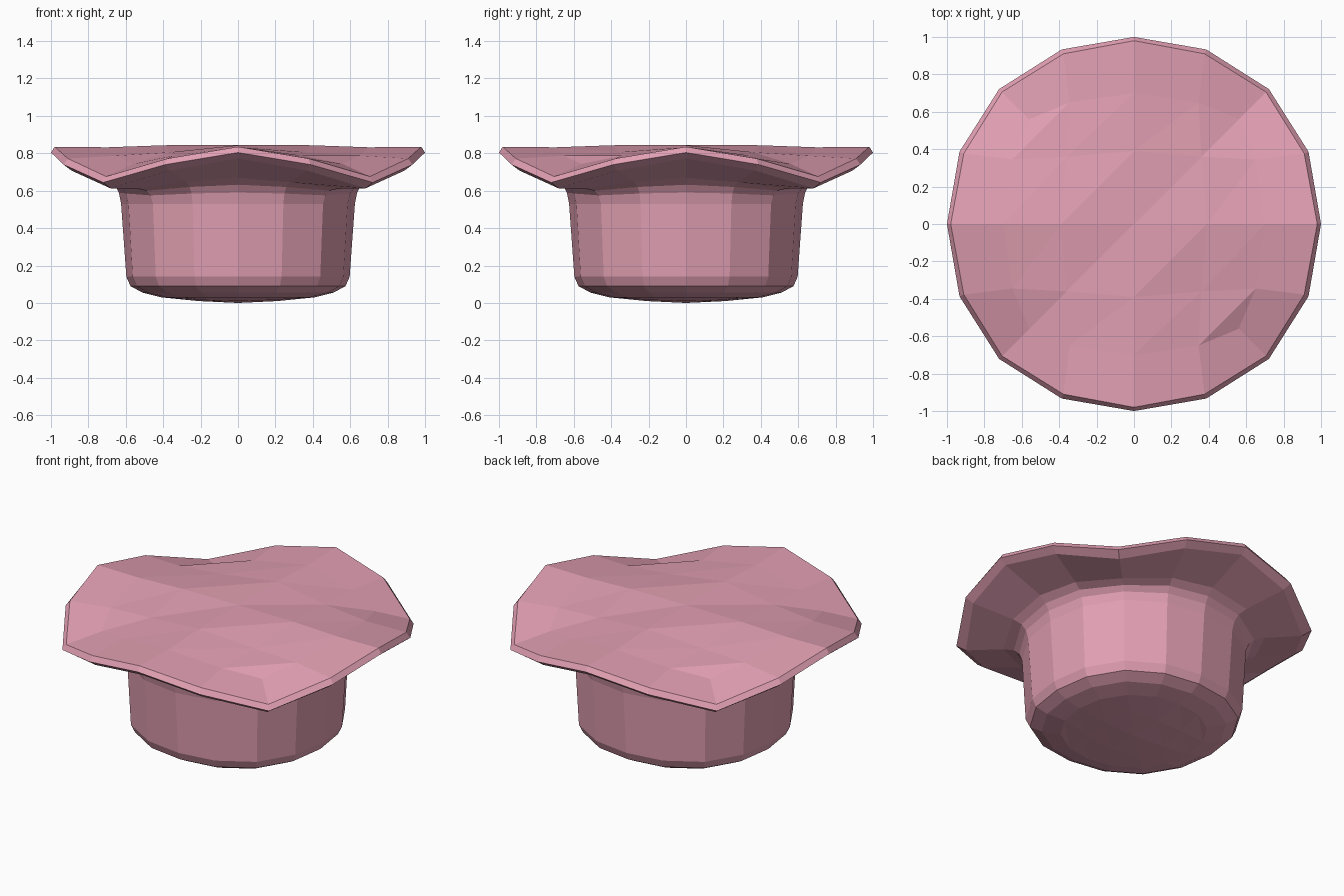
import bpy, bmesh
from math import cos, sin, radians

if "Cube" in bpy.data.objects:
    bpy.data.objects.remove(bpy.data.objects["Cube"])


def octant(p0, p1, p2):
    """16 ring points from three points of one octant (0, 22.5 and 45 degrees)."""
    pts = []
    for q in range(4):
        for x, y, z in (p0, p1, p2, (p1[1], p1[0], p1[2])):
            for _ in range(q):
                x, y = -y, x
            pts.append((x, y, z))
    return pts


def polar(r, z):
    """Octant points from radii and heights at 0, 22.5 and 45 degrees."""
    return [(r[i] * cos(radians(22.5 * i)), r[i] * sin(radians(22.5 * i)), z[i])
            for i in range(3)]


def level(r, diag, z):
    """Level, slightly squarish ring."""
    return polar((r, (r + diag) / 2, diag), (z, z, z))


bm = bmesh.new()


def split_face(*v):
    """Quad split along the diagonal running closest to the x = y direction."""
    def along(a, b):
        d = b.co - a.co
        return abs(d.x + d.y) / d.xy.length
    if along(v[0], v[2]) < along(v[1], v[3]):
        v = v[1:] + v[:1]
    bm.faces.new((v[0], v[1], v[2]))
    bm.faces.new((v[0], v[2], v[3]))


def cap(outer, side, diag, centre_z):
    """Close a 16-sided ring with a 4 x 4 grid."""
    inner = []
    for q in range(4):
        for x, y, z in ((side[0], 0, side[1]), (diag[0], diag[0], diag[1])):
            for _ in range(q):
                x, y = -y, x
            inner.append(bm.verts.new((x, y, z)))
    c = bm.verts.new((0, 0, centre_z))
    for q in range(4):
        o = [outer[(4 * q + k) % 16] for k in range(5)]
        i = [inner[(2 * q + k) % 8] for k in range(3)]
        split_face(o[0], o[1], i[1], i[0])
        split_face(o[1], o[2], o[3], i[1])
        split_face(o[3], o[4], i[2], i[1])
        split_face(i[0], i[1], i[2], c)


# rings from the base, up the wall, out to the wavy rim and back over the top
profile = [
    level(0.41, 0.42, 0.030),
    level(0.51, 0.53, 0.055),
    level(0.575, 0.598, 0.09),
    level(0.597, 0.622, 0.14),
    level(0.625, 0.643, 0.53),
    polar((0.637, 0.648, 0.66), (0.59, 0.585, 0.575)),
    polar((0.66, 0.675, 0.69), (0.632, 0.62, 0.60)),
    polar((0.70, 0.725, 0.75), (0.67, 0.645, 0.61)),
    polar((0.96, 0.965, 0.965), (0.772, 0.708, 0.613)),
    polar((1.0, 1.01, 1.02), (0.804, 0.74, 0.644)),
    polar((0.98, 0.985, 0.998), (0.835, 0.772, 0.676)),
    [(0.70, 0, 0.832), (0.65, 0.345, 0.787), (0.56, 0.56, 0.743)],
]
rings = [[bm.verts.new(p) for p in octant(*pr)] for pr in profile]
for a, b in zip(rings, rings[1:]):
    for k in range(16):
        n = (k + 1) % 16
        bm.faces.new((a[k], a[n], b[n], b[k]))

# base and top caps
cap(rings[0], (0.21, 0.010), (0.19, 0.016), 0.0)
cap(rings[-1], (0.39, 0.843), (0.36, 0.806), 0.845)
bmesh.ops.recalc_face_normals(bm, faces=bm.faces)

mesh = bpy.data.meshes.new("wavy_topped_cup")
bm.to_mesh(mesh)
bm.free()
obj = bpy.data.objects.new("wavy_topped_cup", mesh)
bpy.context.collection.objects.link(obj)

pink = bpy.data.materials.new("pink")
pink.diffuse_color = (0.76, 0.35, 0.45, 1)
pink.use_nodes = True
pink.node_tree.nodes["Principled BSDF"].inputs["Base Color"].default_value = pink.diffuse_color
mesh.materials.append(pink)
